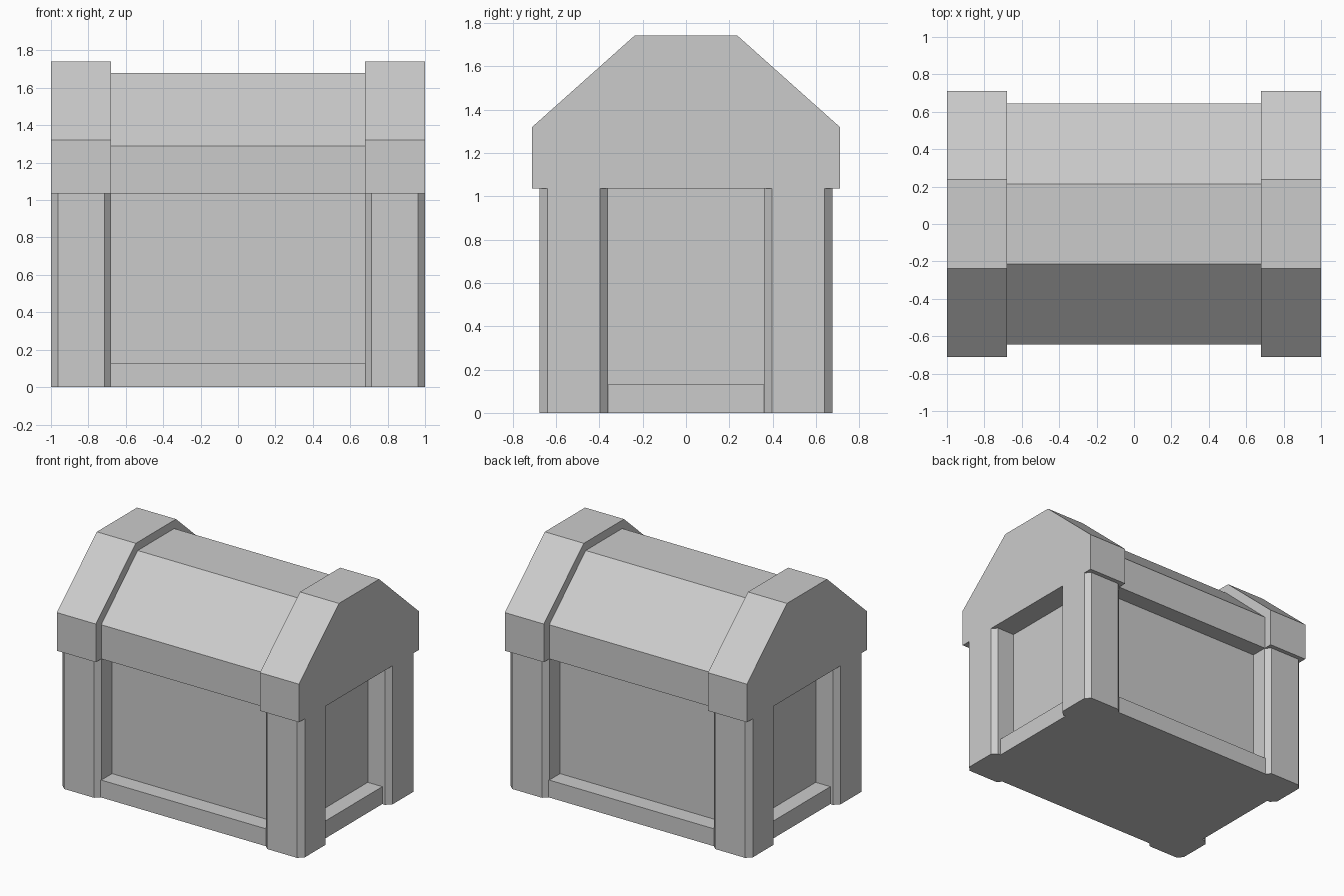
import bpy, bmesh
from mathutils import Vector

if "Cube" in bpy.data.objects:
    bpy.data.objects.remove(bpy.data.objects["Cube"])


def prism(name, outline, direction):
    """Extrude a closed outline of 3D points along a direction into a solid."""
    bm = bmesh.new()
    face = bm.faces.new([bm.verts.new(p) for p in outline])
    top = bmesh.ops.extrude_face_region(bm, geom=[face])["geom"]
    verts = [v for v in top if isinstance(v, bmesh.types.BMVert)]
    bmesh.ops.translate(bm, verts=verts, vec=Vector(direction))
    bmesh.ops.recalc_face_normals(bm, faces=bm.faces)
    mesh = bpy.data.meshes.new(name)
    bm.to_mesh(mesh)
    bm.free()
    obj = bpy.data.objects.new(name, mesh)
    bpy.context.collection.objects.link(obj)
    return obj


def block(name, hx, hy, z0, z1):
    """Box centred on the z axis."""
    outline = [(-hx, -hy, z0), (hx, -hy, z0), (hx, hy, z0), (-hx, hy, z0)]
    return prism(name, outline, (0, 0, z1 - z0))


def lid_part(name, x0, x1, hy, eave, flat, top):
    """Angular barrel-lid profile in the YZ plane, extruded along x."""
    outline = [(-hy, RIM), (hy, RIM), (hy, eave), (flat, top), (-flat, top), (-hy, eave)]
    return prism(name, [(x0, y, z) for y, z in outline], (x1 - x0, 0, 0))


RIM = 1.035    # height where the lid meets the body
C = 0.037      # chamfer on the corner posts

# Recessed panels and the bottom rail around them
block("body_panels", 0.82, 0.518, 0.13, RIM)
block("bottom_rail", 0.94, 0.645, 0.0, 0.13)

# Corner posts with chamfered vertical edges
X0, X1, Y0, Y1 = 0.678, 1.0, 0.36, 0.677
post = [(X1 - C, Y1), (X0 + C, Y1), (X0, Y1 - C), (X0, Y0),
        (X1 - C, Y0), (X1, Y0 + C), (X1, Y1 - C)]
for sx, side in ((-1, "left"), (1, "right")):
    for sy, end in ((-1, "front"), (1, "back")):
        prism(f"{end}_{side}_post", [(sx * x, sy * y, 0) for x, y in post], (0, 0, RIM))

    # Raised lid bands at each end
    lid_part(f"{side}_lid_band", sx * 0.678, sx * 1.0, 0.71, 1.32, 0.237, 1.742)

# Lower middle section of the lid
lid_part("lid_middle", -0.678, 0.678, 0.645, 1.29, 0.215, 1.68)
